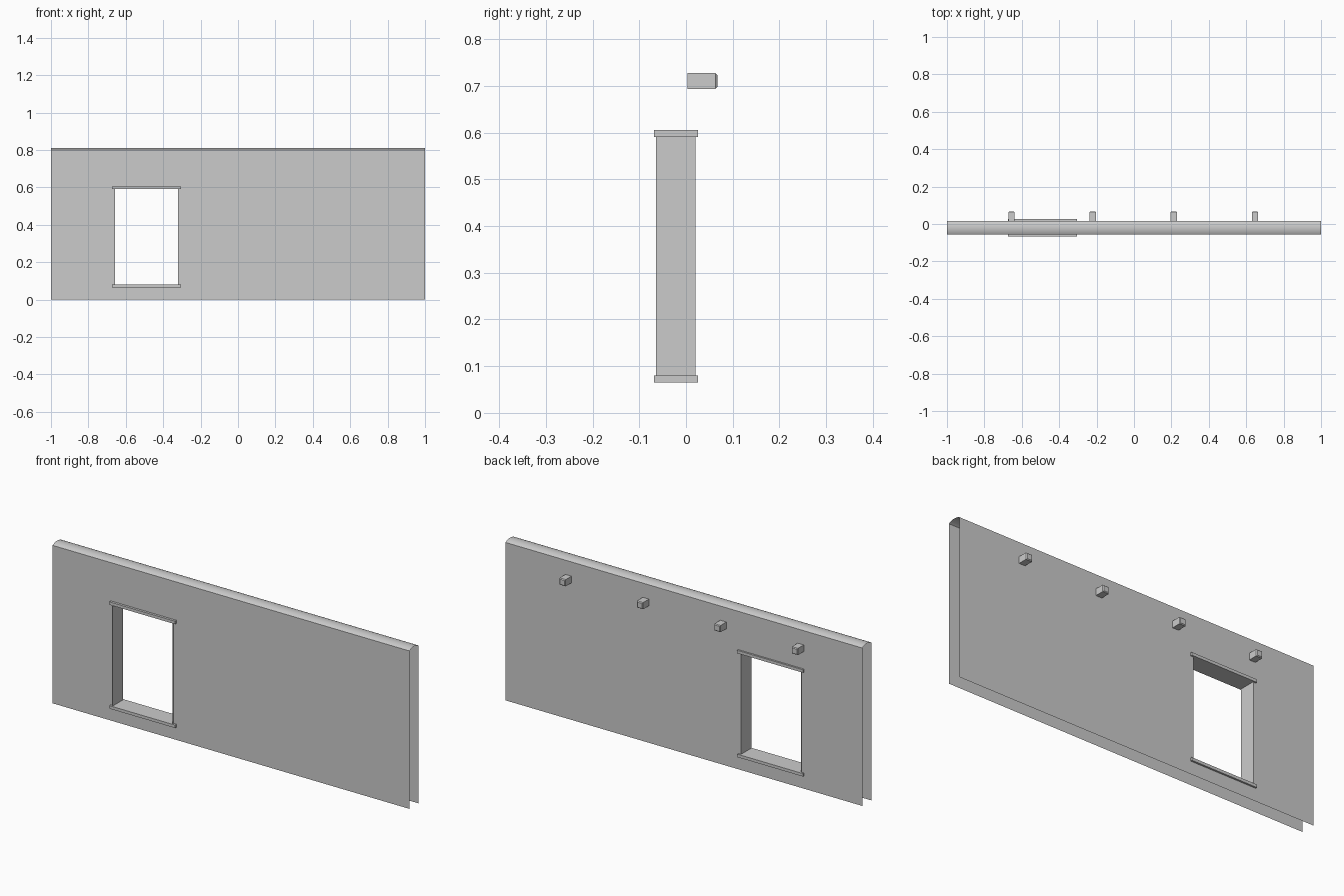
import bpy, bmesh, math

cube = bpy.data.objects.get("Cube")
if cube:
    bpy.data.objects.remove(cube, do_unlink=True)

mat = bpy.data.materials.new("plain grey")
mat.use_nodes = True
GREY = (0.6, 0.6, 0.6, 1)
mat.diffuse_color = GREY
mat.node_tree.nodes["Principled BSDF"].inputs["Base Color"].default_value = GREY

FRONT, BACK = -0.056, 0.017          # wall sheets
EAVE, PEAK = 0.80, 0.81              # rounded wall top
LEFT, RIGHT = -0.658, -0.321         # opening sides
LOW, HIGH = 0.072, 0.598             # opening bottom and top


def finish(bm, name):
    mesh = bpy.data.meshes.new(name)
    bm.to_mesh(mesh)
    bm.free()
    mesh.materials.append(mat)
    obj = bpy.data.objects.new(name, mesh)
    bpy.context.collection.objects.link(obj)
    return obj


def quad(bm, *points):
    return bm.faces.new([bm.verts.new(p) for p in points])


def box(name, lo, hi):
    bm = bmesh.new()
    bmesh.ops.create_cube(bm, size=1)
    for v in bm.verts:
        v.co = [(a + b) / 2 + c * (b - a) for a, b, c in zip(lo, hi, v.co)]
    return bm, name


# Hollow wall: two thin sheets with an opening, joined by a rounded top
bm = bmesh.new()
xs, zs = (-1, LEFT, RIGHT, 1), (0, LOW, HIGH, EAVE)
for y in (FRONT, BACK):
    for i in range(3):
        for j in range(3):
            if i == 1 and j == 1:
                continue
            corners = [(xs[i], y, zs[j]), (xs[i + 1], y, zs[j]),
                       (xs[i + 1], y, zs[j + 1]), (xs[i], y, zs[j + 1])]
            quad(bm, *(corners if y == FRONT else corners[::-1]))
bmesh.ops.remove_doubles(bm, verts=bm.verts, dist=1e-5)
finish(bm, "wall_sheets")

bm = bmesh.new()
half, rise = (BACK - FRONT) / 2, PEAK - EAVE
radius = (half ** 2 + rise ** 2) / (2 * rise)
sweep = math.asin(half / radius)
STEPS = 12
arc = []
for k in range(STEPS + 1):
    a = sweep * (2 * k / STEPS - 1)
    arc.append(((FRONT + BACK) / 2 + radius * math.sin(a),
                PEAK - radius + radius * math.cos(a)))
for (y0, z0), (y1, z1) in zip(arc, arc[1:]):
    quad(bm, (-1, y0, z0), (1, y0, z0), (1, y1, z1), (-1, y1, z1)).smooth = True
bmesh.ops.remove_doubles(bm, verts=bm.verts, dist=1e-5)
finish(bm, "rounded_wall_top")

# Opening frame: thin side linings, lintel and sill
for name, x in (("right_jamb", LEFT), ("left_jamb", RIGHT)):
    bm = bmesh.new()
    pts = [(x, -0.064, LOW), (x, 0.02, LOW), (x, 0.02, HIGH), (x, -0.064, HIGH)]
    quad(bm, *(pts if x == LEFT else pts[::-1]))
    finish(bm, name)
for name, z in (("sill", 0.065), ("lintel", 0.591)):
    finish(*box(name, (LEFT - 0.016, -0.068, z), (RIGHT + 0.016, 0.026, z + 0.015)))

# Row of beam ends poking out of the back, with bevelled outer edges
for n in range(4):
    x = -0.655 + 0.434 * n
    bm, name = box(f"beam_end_{n + 1}", (x - 0.017, 0.003, 0.694),
                   (x + 0.017, 0.067, 0.728))
    outer = [e for e in bm.edges if max(v.co.y for v in e.verts) > 0.06
             and min(v.co.y for v in e.verts) > 0.06]
    bmesh.ops.bevel(bm, geom=outer, offset=0.004, segments=1, affect='EDGES')
    finish(bm, name)
